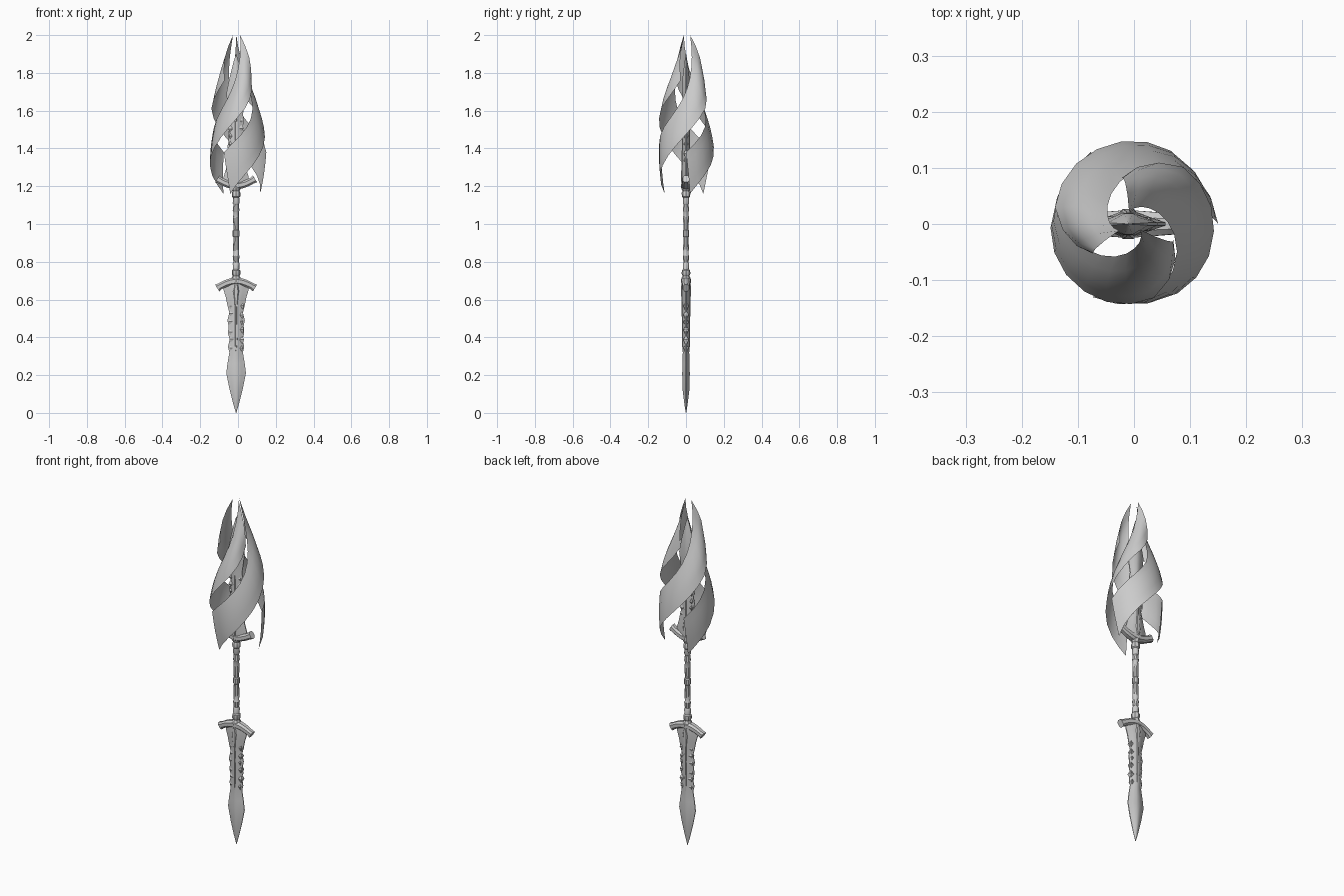
import bpy, math, random
from mathutils import Vector

if "Cube" in bpy.data.objects:
    bpy.data.objects.remove(bpy.data.objects["Cube"])
random.seed(4)
CX = -0.01      # sword axis offset
MID = 0.95      # the two blades mirror about this height

grey = bpy.data.materials.new("plain_grey")
grey.diffuse_color = (0.6, 0.6, 0.6, 1)
grey.use_nodes = True
grey.node_tree.nodes["Principled BSDF"].inputs["Base Color"].default_value = grey.diffuse_color


def make(name, verts, faces, angle=35):
    me = bpy.data.meshes.new(name)
    me.from_pydata(verts, [], faces)
    me.materials.append(grey)
    ob = bpy.data.objects.new(name, me)
    bpy.context.collection.objects.link(ob)
    bpy.ops.object.select_all(action='DESELECT')
    ob.select_set(True)
    bpy.context.view_layer.objects.active = ob
    bpy.ops.object.mode_set(mode='EDIT')
    bpy.ops.mesh.select_all(action='SELECT')
    bpy.ops.mesh.normals_make_consistent(inside=False)
    bpy.ops.object.mode_set(mode='OBJECT')
    bpy.ops.object.shade_smooth_by_angle(angle=math.radians(angle))
    return ob


def skin(rings):
    """Join equal closed rings into a capped tube."""
    n = len(rings[0])
    verts = [p for r in rings for p in r]
    faces = [(k * n + i, k * n + (i + 1) % n, (k + 1) * n + (i + 1) % n, (k + 1) * n + i)
             for k in range(len(rings) - 1) for i in range(n)]
    faces += [tuple(range(n)), tuple(range((len(rings) - 1) * n, len(rings) * n))]
    return verts, faces


def place(p, flip):
    """Sword space to world; flip turns the part end over end."""
    x, y, z = p
    return (CX - x, y, 2 * MID - z) if flip else (CX + x, y, z)


def add(name, rings, flip, angle=35):
    make(name, *skin([[place(p, flip) for p in r] for r in rings]), angle)


def interp(vals, u):
    f = u * (len(vals) - 1)
    i = min(int(f), len(vals) - 2)
    return vals[i] + (vals[i + 1] - vals[i]) * (f - i)


# Blade half width and half thickness by height
blade = [(0, .001, .001), (.05, .016, .009), (.13, .036, .019), (.21, .052, .020),
         (.26, .046, .019), (.32, .036, .017), (.35, .043, .018), (.39, .034, .017),
         (.42, .043, .018), (.46, .040, .018), (.49, .046, .019), (.53, .036, .018),
         (.57, .046, .019), (.61, .054, .021), (.65, .066, .022), (.69, .068, .020)]


def blade_ring(z, w, t):
    half = [(1, .12), (.55, .6), (.2, 1), (-.2, 1), (-.55, .6), (-1, .12)]
    pts = half + [(x, -y) for x, y in reversed(half)]
    return [(x * w, y * t, z) for x, y in pts]


for flip, end in ((False, "lower"), (True, "upper")):
    add(end + "_blade", [blade_ring(*s) for s in blade], flip)

    # Raised spine on both faces of the blade
    for s in (-1, 1):
        rings = [[(-w, s * .012, z), (w, s * .012, z), (w * .4, s * y, z), (-w * .4, s * y, z)]
                 for z, w, y in ((.32, .003, .017), (.36, .009, .021), (.56, .008, .023),
                                 (.60, .016, .024), (.645, .024, .027), (.68, .012, .026))]
        add(end + "_spine", rings, flip)

    # Jagged chips along the carved part of the edges
    for s in (-1, 1):
        for k in range(6):
            z = .345 + .043 * k + random.uniform(-.008, .008)
            x = s * (.026 + random.uniform(-.003, .005))
            rings = [[(x - w, -w, z + d), (x + w, -w * 1.3, z + d),
                      (x + w, w * 1.3, z + d), (x - w, w, z + d)]
                     for d, w in ((-.026, .002), (.004, .011), (.024, .003))]
            add(end + "_edge_chip", rings, flip)

    # Arched cross guard with deeper, angled ends
    rings = []
    for k in range(-7, 8):
        u = k / 7
        a = abs(u)
        c = Vector((.100 * u, 0, .697 - .036 * a ** 1.8))
        n = Vector((.62 * u, 0, 1)).normalized()
        h = .020 - .003 * a + (.004 if a > .9 else 0)
        t = .025 - .008 * a
        rings.append([c + n * h * q + Vector((0, t * p, 0)) for p, q in
                      ((1, -.5), (1, .5), (.5, 1), (-.5, 1), (-1, .5), (-1, -.5), (-.5, -1), (.5, -1))])
    add(end + "_guard", rings, flip)

    # Collar between guard and grip
    prof = [(.67, .022), (.70, .027), (.715, .024), (.725, .018), (.735, .023), (.755, .022), (.762, .015)]
    add(end + "_collar", [[(r * math.cos(a * math.tau / 8), r * math.sin(a * math.tau / 8), z)
                           for a in range(8)] for z, r in prof], flip)

    # Half of the grip with wrapped bands
    prof = [(.75, .016), (.79, .018), (.797, .014), (.83, .018), (.837, .014), (.87, .016),
            (.93, .014), (.935, .018), (.95, .018)]
    add(end + "_grip", [[(r * math.cos(a * math.tau / 10), r * math.sin(a * math.tau / 10), z)
                         for a in range(10)] for z, r in prof], flip)

# Three wide ribbons spiralling round the upper blade, curling in to the axis at the top
SEG, ROWS = 12, 4
low_r = [.120, .138, .147, .149, .147, .145, .138, .112, .083]
top_r = [.150, .143, .126, .102, .078, .058, .044, .033, .022]
for j in range(3):
    verts, faces = [], []
    for i in range(SEG + 1):
        u = i / SEG
        for k in range(ROWS + 1):
            v = k / ROWS
            a = math.radians(120 * j + (10 + 210 * u) * (1 - v) + 212 * u * v)
            top_z = 1.38 + .62 * u - .03 * math.sin(math.pi * u)
            z = (1.16 + .60 * u) * (1 - v) + top_z * v
            bulge = .004 + .018 * u * u
            r = interp(low_r, u) * (1 - v) + interp(top_r, u) * v + bulge * math.sin(math.pi * v)
            verts.append((r * math.cos(a) - .008 * u, r * math.sin(a), z))
    n = ROWS + 1
    for i in range(SEG):
        for k in range(ROWS):
            faces.append((i * n + k, (i + 1) * n + k, (i + 1) * n + k + 1, i * n + k + 1))
    make("spiral_ribbon", verts, faces, 60)
